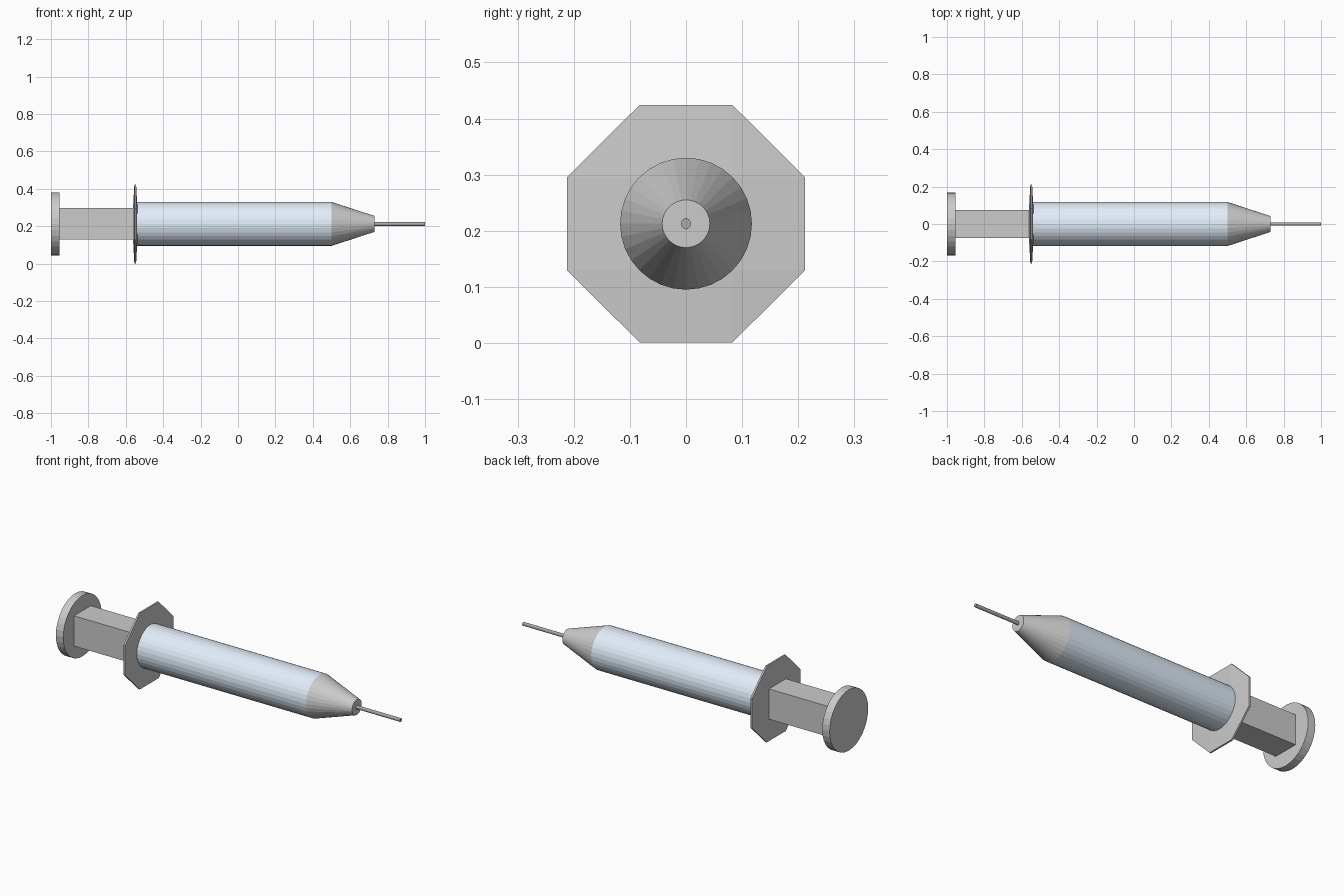
import bpy
import bmesh
from math import radians
from mathutils import Matrix, Vector

if "Cube" in bpy.data.objects:
    bpy.data.objects.remove(bpy.data.objects["Cube"])

AXIS_Z = 0.2125


def finish(name, bm, material=None, smooth=False):
    mesh = bpy.data.meshes.new(name)
    bmesh.ops.recalc_face_normals(bm, faces=bm.faces)
    bm.to_mesh(mesh)
    bm.free()
    obj = bpy.data.objects.new(name, mesh)
    bpy.context.collection.objects.link(obj)
    if material:
        mesh.materials.append(material)
    return obj


def tube(name, x0, x1, r0, r1, sides=32, material=None, y_scale=1.0):
    """Round part along x, radius r0 at x0 and r1 at x1."""
    bm = bmesh.new()
    bmesh.ops.create_cone(bm, cap_ends=True, segments=sides,
                          radius1=r0, radius2=r1, depth=x1 - x0)
    bmesh.ops.rotate(bm, verts=bm.verts, matrix=Matrix.Rotation(radians(90), 3, 'Y'))
    bmesh.ops.scale(bm, verts=bm.verts, vec=(1, y_scale, 1))
    bmesh.ops.translate(bm, verts=bm.verts, vec=((x0 + x1) / 2, 0, AXIS_Z))
    return finish(name, bm, material)


def block(name, x0, x1, half_y, half_z, chamfer=0.0):
    """Box along x, optionally chamfered as a unit cube before scaling."""
    bm = bmesh.new()
    bmesh.ops.create_cube(bm, size=2)
    if chamfer:
        bmesh.ops.bevel(bm, geom=bm.edges[:], offset=chamfer, segments=1,
                        affect='EDGES', offset_type='OFFSET')
    bmesh.ops.scale(bm, verts=bm.verts, vec=((x1 - x0) / 2, half_y, half_z))
    bmesh.ops.translate(bm, verts=bm.verts, vec=((x0 + x1) / 2, 0, AXIS_Z))
    return finish(name, bm)


def colour(name, rgb):
    mat = bpy.data.materials.new(name)
    mat.diffuse_color = (*rgb, 1)
    mat.use_nodes = True
    mat.node_tree.nodes["Principled BSDF"].inputs["Base Color"].default_value = mat.diffuse_color
    return mat


pale_blue = colour("pale_blue", (0.75, 0.85, 0.95))
dark_steel = colour("dark_steel", (0.4, 0.4, 0.4))

# Plunger: thumb disc and square rod
tube("thumb_disc", -1.0, -0.955, 0.169, 0.169)
block("plunger_rod", -0.96, -0.55, 0.074, 0.084)

# Finger flange: heavily chamfered cube flattened to an octagonal plate
block("finger_flange", -0.5615, -0.5375, 0.2125, 0.2115, chamfer=0.61)

# Barrel, tapered nozzle and needle
tube("barrel", -0.55, 0.5, 0.1175, 0.1175, material=pale_blue)
tube("nozzle", 0.5, 0.73, 0.1175, 0.0425)
tube("needle", 0.72, 1.0, 0.01, 0.01, sides=12, material=dark_steel, y_scale=0.87)
